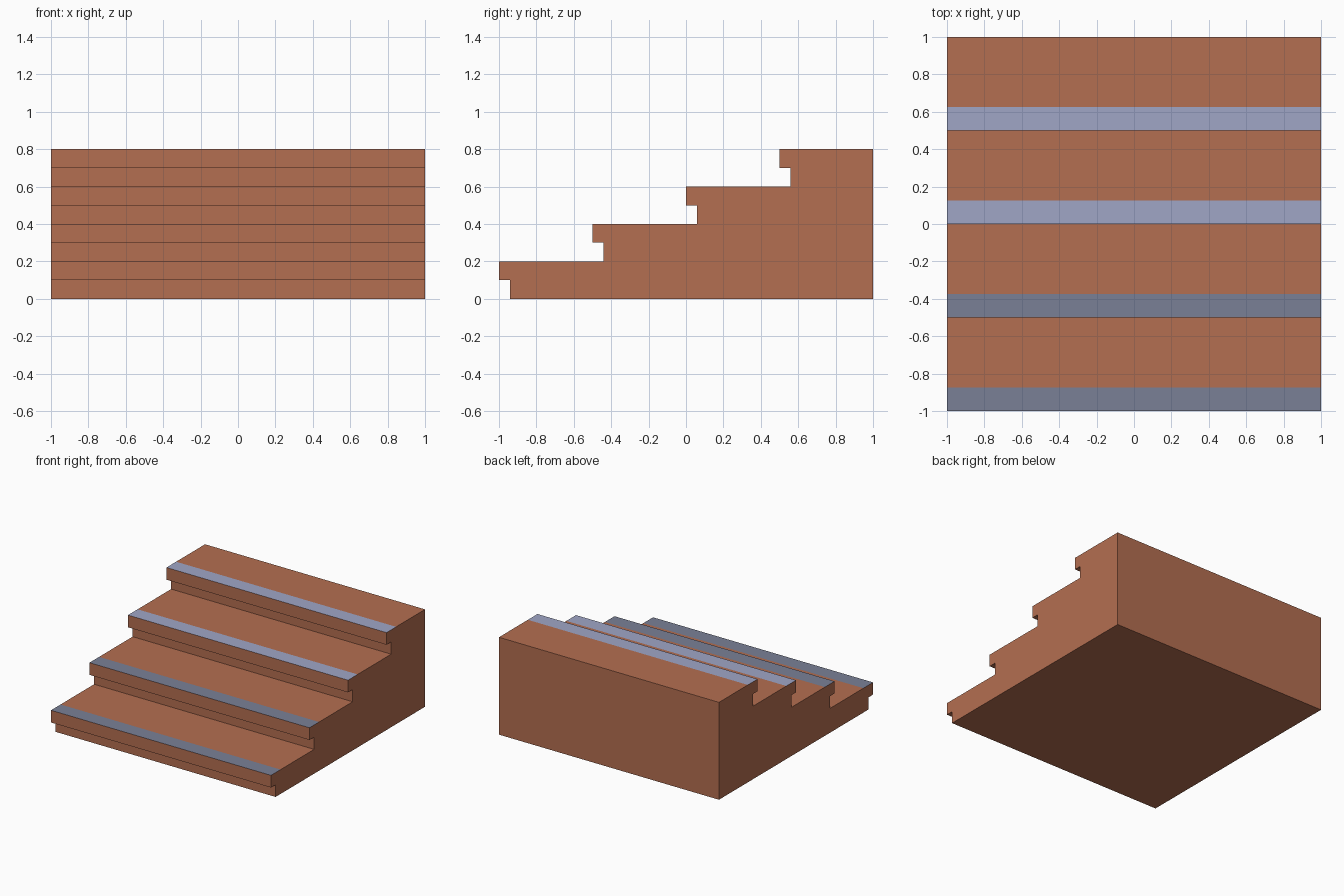
import bpy, bmesh

if "Cube" in bpy.data.objects:
    bpy.data.objects.remove(bpy.data.objects["Cube"])

STEPS, RUN, RISE = 4, 0.5, 0.2      # four treads over two units
LIP, RECESS, STRIP = 0.1, 0.06, 0.125


def material(name, rgb):
    m = bpy.data.materials.new(name)
    m.diffuse_color = (*rgb, 1)
    m.use_nodes = True
    m.node_tree.nodes["Principled BSDF"].inputs["Base Color"].default_value = m.diffuse_color
    return m


# Side profile (y, z): recessed riser, overhanging nosing, strip edge
profile = []
for i in range(STEPS):
    y, z = -1 + i * RUN, i * RISE
    profile += [(y + RECESS, z), (y + RECESS, z + RISE - LIP), (y, z + RISE - LIP),
                (y, z + RISE), (y + STRIP, z + RISE)]
profile += [(1, STEPS * RISE), (1, 0)]

# Extrude the profile across the width
bm = bmesh.new()
side = bm.faces.new([bm.verts.new((-1, y, z)) for y, z in profile])
ext = bmesh.ops.extrude_face_region(bm, geom=[side], use_keep_orig=True)
bmesh.ops.translate(bm, vec=(2, 0, 0),
                    verts=[g for g in ext["geom"] if isinstance(g, bmesh.types.BMVert)])
bmesh.ops.recalc_face_normals(bm, faces=bm.faces[:])

# Nosing strips: narrow upward faces, dark on lower two steps, light above
for f in bm.faces:
    ys = [v.co.y for v in f.verts]
    if f.normal.z > 0.9 and max(ys) - min(ys) < STRIP + 0.01:
        f.material_index = 1 if f.calc_center_median().z < 0.5 else 2

mesh = bpy.data.meshes.new("stairs")
bm.to_mesh(mesh)
bm.free()
for m in (material("terracotta", (0.456, 0.156, 0.082)),
          material("dark slate", (0.195, 0.216, 0.305)),
          material("pale lavender", (0.352, 0.381, 0.565))):
    mesh.materials.append(m)
bpy.context.collection.objects.link(bpy.data.objects.new("stairs", mesh))
